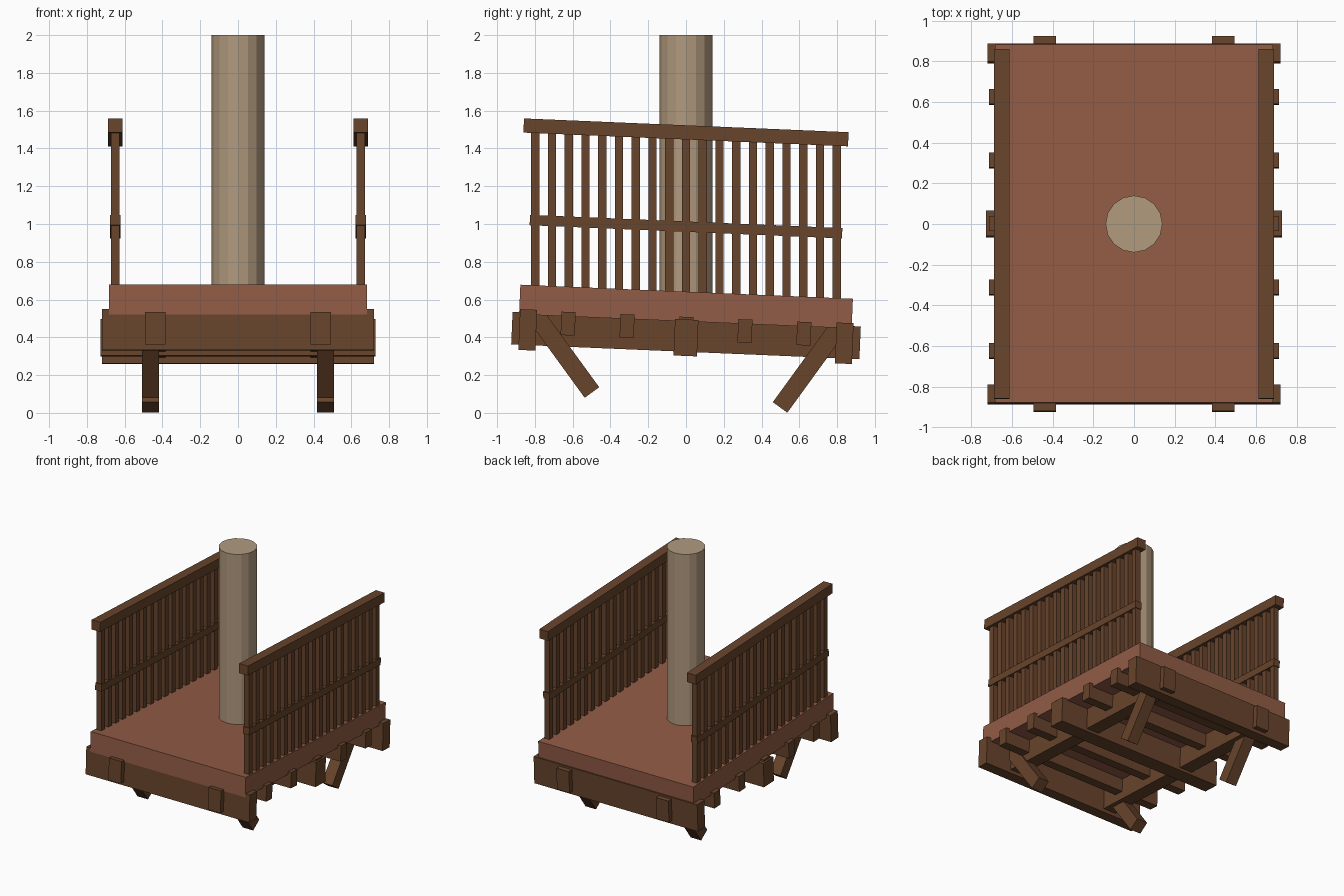
import bpy, math
from mathutils import Matrix, Vector

if "Cube" in bpy.data.objects:
    bpy.data.objects.remove(bpy.data.objects["Cube"])

TILT = -math.atan(0.0423)   # the platform slopes down towards the back


def material(name, rgb):
    m = bpy.data.materials.new(name)
    m.diffuse_color = (*rgb, 1.0)
    m.use_nodes = True
    m.node_tree.nodes["Principled BSDF"].inputs["Base Color"].default_value = m.diffuse_color
    return m


dark_wood = material("dark wood", (0.138, 0.058, 0.025))
red_boards = material("reddish boards", (0.287, 0.107, 0.061))
pale_wood = material("pale wood", (0.440, 0.325, 0.213))


def box(name, center, size, mat=dark_wood, angle=0.0):
    """Box turned by angle about the x axis through its own centre."""
    bpy.ops.mesh.primitive_cube_add(size=1)
    ob = bpy.context.object
    ob.name = name
    ob.data.transform(Matrix.Diagonal((*size, 1.0)))
    ob.location = center
    ob.rotation_euler.x = angle
    ob.data.materials.append(mat)
    return ob


def sloped(name, x, y, z, size, mat=dark_wood):
    """Box following the platform slope; z is its height at y = 0."""
    return box(name, (x, y, z + y * math.tan(TILT)), size, mat, TILT)


# Deck slab
sloped("deck", 0, 0, 0.563, (1.365, 1.762, 0.157), red_boards)

# Cross beams: two at the ends and a wide one in the middle
for y in (-0.838, 0.838):
    sloped("end_beam", 0, y, 0.404, (1.44, 0.09, 0.216))
sloped("middle_beam", 0, 0, 0.398, (1.455, 0.124, 0.193))

# Thin joists under the deck
for i in range(-2, 3):
    sloped("joist", 0, i * 0.312, 0.446, (1.425, 0.075, 0.124))

for side in (-1, 1):
    # Long stringers and their slanted braces
    sloped("stringer", side * 0.438, 0, 0.41, (0.11, 1.845, 0.173))
    for end, foot_z in ((-1, 0.108), (1, 0.029)):
        lean = math.radians(36)
        length = 0.53
        up = Vector((0, end * math.sin(lean), math.cos(lean)))
        foot = Vector((side * 0.463, end * 0.498, foot_z))
        box("brace_leg", foot + up * length / 2, (0.092, 0.095, length),
            dark_wood, -end * lean)

    # Railing: top rail, middle rail and upright balusters
    sloped("top_rail", side * 0.65, 0, 1.485, (0.077, 1.72, 0.075))
    sloped("middle_rail", side * 0.65, 0, 0.986, (0.056, 1.655, 0.055))
    for i in range(19):
        y = (i - 9) * 0.0887
        drop = y * math.tan(TILT)
        box("baluster", (side * 0.65, y, 1.05 + drop), (0.043, 0.043, 0.85))

# Central column
bpy.ops.mesh.primitive_cylinder_add(vertices=16, radius=0.14, depth=1.37,
                                    location=(0, 0, 1.315))
column = bpy.context.object
column.name = "column"
column.data.materials.append(pale_wood)
